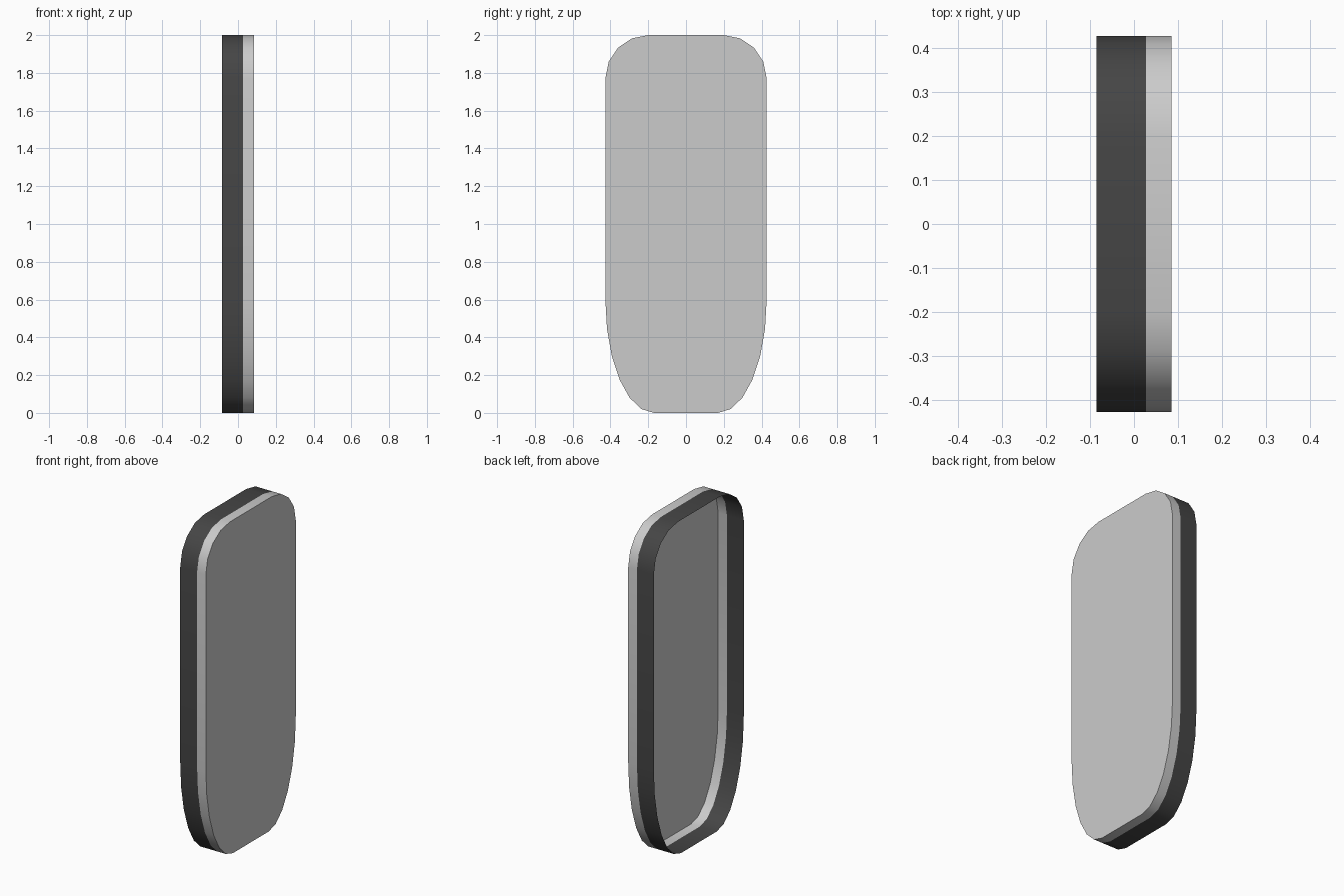
import bpy, bmesh
from math import sin, cos, radians, pi

if "Cube" in bpy.data.objects:
    bpy.data.objects.remove(bpy.data.objects["Cube"])


def arc(cy, cz, ry, rz, a0, a1, n):
    """Elliptical corner in the YZ plane."""
    return [(cy + ry * cos(radians(a0 + (a1 - a0) * i / n)),
             cz + rz * sin(radians(a0 + (a1 - a0) * i / n))) for i in range(n + 1)]


# Right half of the outline, bottom to top, then mirrored
half = arc(0.17, 0.60, 0.257, 0.60, -90, 0, 6) + arc(0.20, 1.77, 0.227, 0.23, 0, 90, 4)
outline = half + [(-y, z) for y, z in reversed(half)]


def shell(name, x0, x1, capped, colour=None):
    """Thin open band following the outline, optionally closed at x1."""
    bm = bmesh.new()
    a = [bm.verts.new((x0, y, z)) for y, z in outline]
    b = [bm.verts.new((x1, y, z)) for y, z in outline]
    n = len(outline)
    for i in range(n):
        j = (i + 1) % n
        bm.faces.new((a[i], a[j], b[j], b[i]))
    if capped:
        bm.faces.new(b)
    mesh = bpy.data.meshes.new(name)
    bm.to_mesh(mesh)
    bm.free()
    obj = bpy.data.objects.new(name, mesh)
    bpy.context.collection.objects.link(obj)
    if colour:
        mat = bpy.data.materials.new(name + "_material")
        mat.diffuse_color = colour
        mat.use_nodes = True
        mat.node_tree.nodes["Principled BSDF"].inputs["Base Color"].default_value = mat.diffuse_color
        mesh.materials.append(mat)
    bpy.ops.object.select_all(action='DESELECT')
    obj.select_set(True)
    bpy.context.view_layer.objects.active = obj
    bpy.ops.object.shade_smooth_by_angle(angle=pi / 6)


# Dark open rim at the rear
shell("dark_rim", -0.085, 0.027, False, (0.06, 0.06, 0.06, 1))
# Light band closed by the flat panel
shell("panel_cover", 0.027, 0.085, True)
